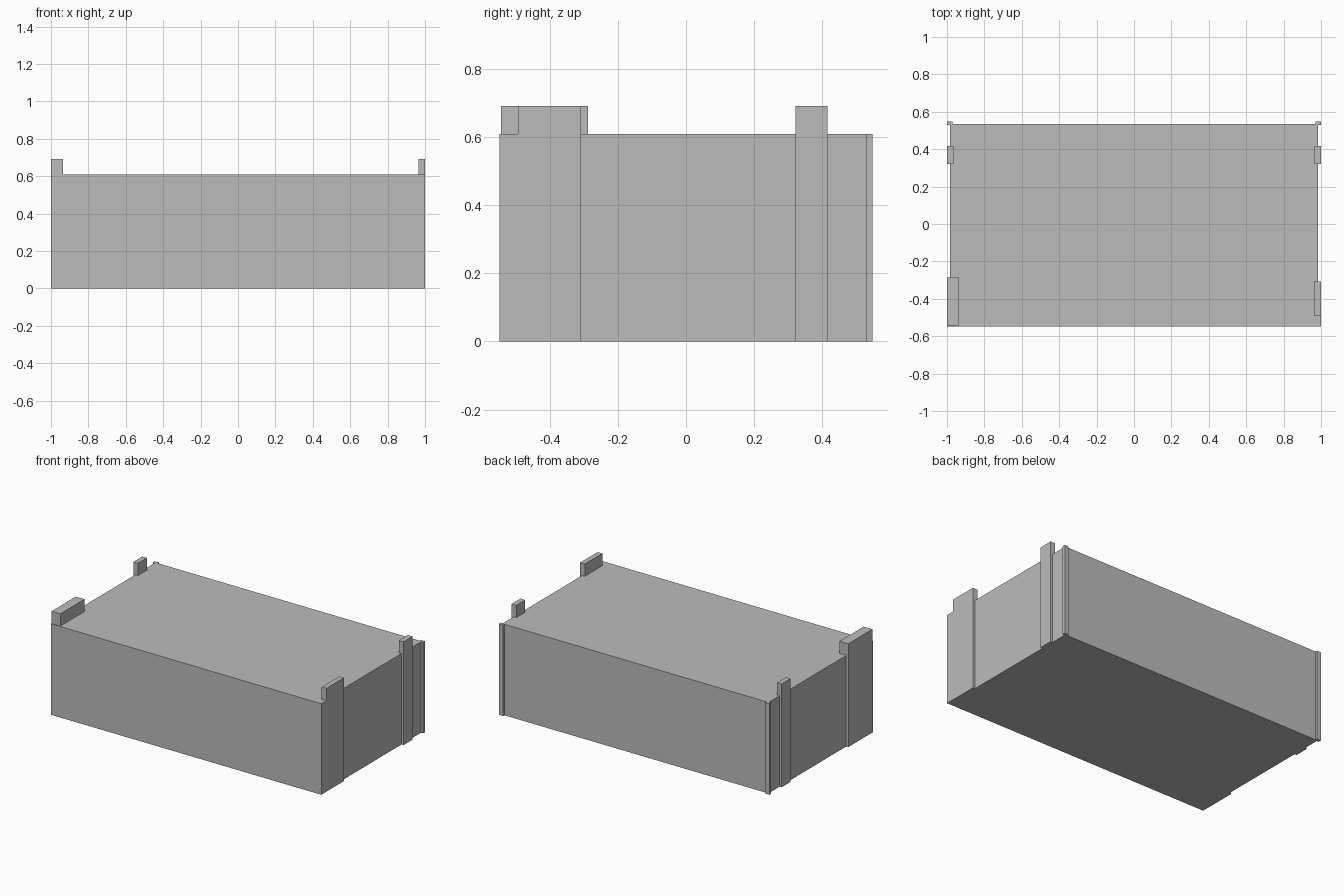
import bpy

if "Cube" in bpy.data.objects:
    bpy.data.objects.remove(bpy.data.objects["Cube"])

grey = bpy.data.materials.new("plain_grey")
grey.diffuse_color = (0.5, 0.5, 0.5, 1)
grey.use_nodes = True
grey.node_tree.nodes["Principled BSDF"].inputs["Base Color"].default_value = grey.diffuse_color


def box(name, x0, x1, y0, y1, z0, z1):
    """Axis-aligned box given by its extents."""
    bpy.ops.mesh.primitive_cube_add(size=1)
    ob = bpy.context.object
    ob.name = name
    for v in ob.data.vertices:
        v.co = (x1 if v.co.x > 0 else x0,
                y1 if v.co.y > 0 else y0,
                z1 if v.co.z > 0 else z0)
    ob.data.materials.append(grey)
    return ob


WALL, TOP = 0.609, 0.691
FRONT, BACK = -0.548, 0.548

# Main building block
box("main_block", -0.985, 0.985, FRONT, 0.535, 0, WALL)

# Right front pier, with a narrower raised block on top
box("right_front_pier", 0.965, 1, FRONT, -0.308, 0, WALL)
box("right_front_parapet", 0.965, 1, -0.493, -0.308, WALL, TOP)

# Left front pier, with a thicker raised block on top
box("left_front_pier", -1, -0.935, FRONT, -0.287, 0, WALL)
box("left_front_parapet", -1, -0.935, -0.543, -0.287, WALL, TOP)

# Side posts and rear corner posts, on both sides
for side, s in (("left", -1), ("right", 1)):
    xs = sorted((s * 0.965, s))
    box(side + "_side_post", *xs, 0.322, 0.416, 0, TOP)
    xs = sorted((s * 0.97, s))
    box(side + "_rear_corner_post", *xs, 0.528, BACK, 0, WALL)
